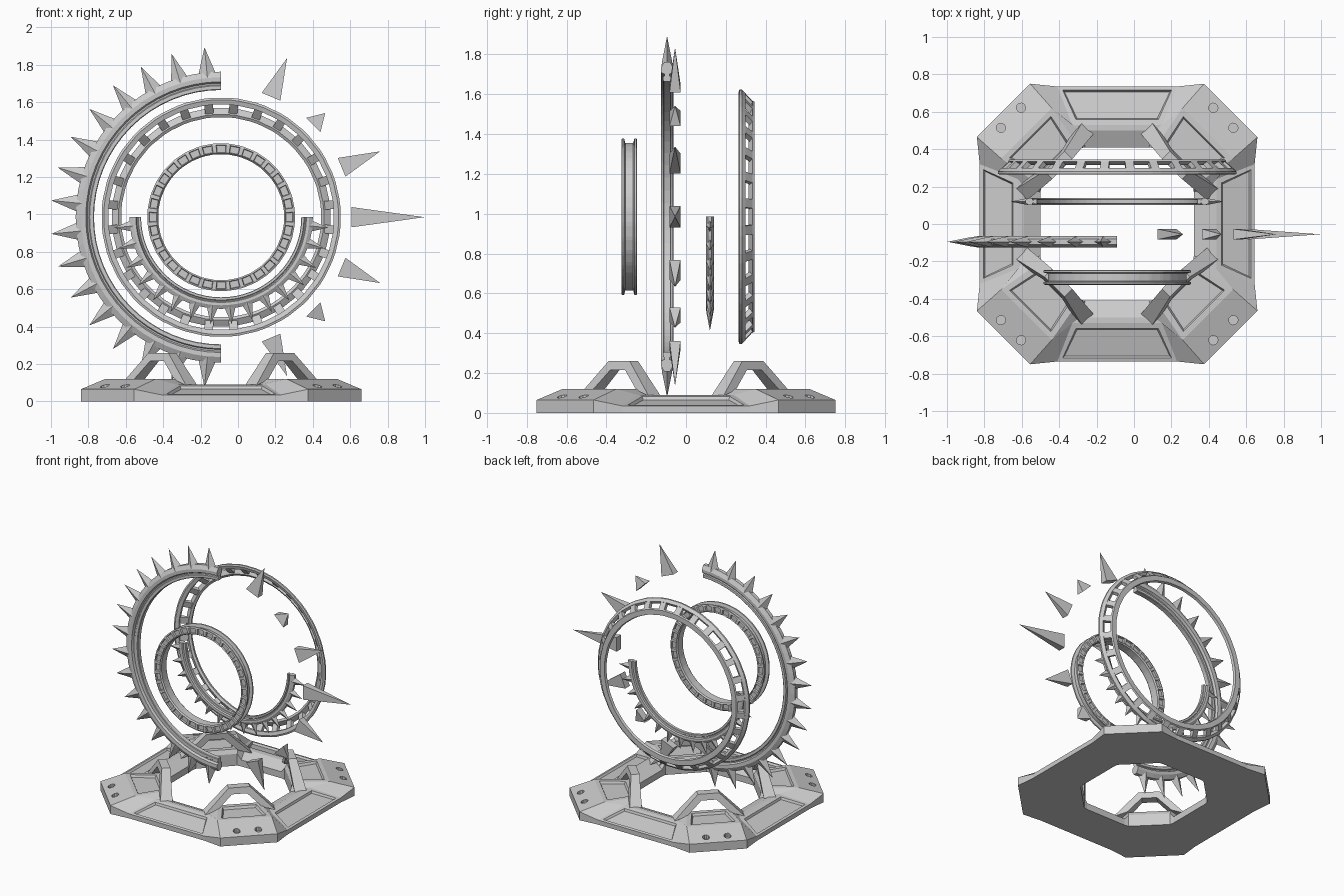
import bpy, bmesh, math
from mathutils import Vector, Matrix

if "Cube" in bpy.data.objects:
    bpy.data.objects.remove(bpy.data.objects["Cube"])

CX, CZ = -0.09, 0.985   # shared axis of all rings


def finish(bm, name):
    bmesh.ops.recalc_face_normals(bm, faces=bm.faces)
    me = bpy.data.meshes.new(name)
    bm.to_mesh(me)
    bm.free()
    ob = bpy.data.objects.new(name, me)
    bpy.context.collection.objects.link(ob)
    return ob


def polar(r, a, y, t=0.0):
    """Point at radius r, angle a about the ring axis, shifted t along the tangent."""
    return Vector((CX + r * math.cos(a) - t * math.sin(a), y,
                   CZ + r * math.sin(a) + t * math.cos(a)))


def lathe(bm, profile, angles, closed=True):
    """Sweep a closed (r, y) profile through the angles; returns rows of faces."""
    rows = [[bm.verts.new(polar(r, a, y)) for r, y in profile] for a in angles]
    n, m = len(rows), len(profile)
    faces = []
    for i in range(n if closed else n - 1):
        p, q = rows[i], rows[(i + 1) % n]
        faces.append([bm.faces.new((p[j], p[(j + 1) % m], q[(j + 1) % m], q[j])) for j in range(m)])
    if not closed:
        bm.faces.new(rows[0])
        bm.faces.new(rows[-1])
    return faces


def hull(bm, pts):
    vs = [bm.verts.new(p) for p in pts]
    bmesh.ops.convex_hull(bm, input=vs)


def cell_angles(n, fill):
    """Alternating wide and narrow steps: window, bar, window, bar."""
    s = 2 * math.pi / n
    return [k * s + side * s * fill / 2 for k in range(n) for side in (-1, 1)]


# Small front ring: grooved rim, recessed cells on both faces
bm = bmesh.new()
y0 = -0.285
prof = [(0.337, -0.03), (0.345, -0.04), (0.386, -0.04), (0.395, -0.036), (0.395, -0.026), (0.372, -0.02),
        (0.372, 0.02), (0.395, 0.026), (0.395, 0.036), (0.386, 0.04), (0.345, 0.04), (0.337, 0.03)]
rows = lathe(bm, [(r, y0 + y) for r, y in prof], cell_angles(32, 0.72))
bmesh.ops.recalc_face_normals(bm, faces=bm.faces)
cells = [rows[i][j] for i in range(0, 64, 2) for j in (1, 9)]
bmesh.ops.inset_individual(bm, faces=cells, thickness=0.004, depth=-0.012)
finish(bm, "front_ring")

# Large back ring: two rims joined by slanted bars
bm = bmesh.new()
ang = cell_angles(28, 0.66)
lathe(bm, [(0.603, 0.272), (0.628, 0.264), (0.64, 0.268), (0.64, 0.28), (0.622, 0.3), (0.603, 0.29)], ang)
lathe(bm, [(0.535, 0.325), (0.55, 0.315), (0.568, 0.325), (0.585, 0.335), (0.578, 0.345), (0.54, 0.345)], ang)
for k in range(28):
    a = (k + 0.5) * 2 * math.pi / 28
    hull(bm, [polar(r, a, y, t) for r, y in ((0.61, 0.275), (0.63, 0.29), (0.55, 0.325), (0.575, 0.34))
              for t in (-0.023, 0.023)])
finish(bm, "back_ring")


# Half rings with an inner rail, an outer band and pointed teeth
def spiked_arc(name, yc, scale, start):
    bm = bmesh.new()
    half = [(0.68, 0.016), (0.684, 0.02), (0.703, 0.02), (0.708, 0.013), (0.716, 0.013),
            (0.724, 0.03), (0.748, 0.031), (0.778, 0.014)]
    prof = half + [(r, -y) for r, y in reversed(half)]
    angles = [start + math.pi * i / 32 for i in range(33)]
    lathe(bm, [(r * scale, yc + y * scale) for r, y in prof], angles, False)
    for k in range(16):
        a = start + math.pi * (k + 0.5) / 16
        pts = [polar(0.912 * scale, a, yc)]
        for r, t, w in ((0.79, 0.036, 0.024), (0.74, 0.056, 0.031)):
            pts += [polar(r * scale, a, yc, s * t * scale) for s in (-1, 1)]
            pts += [polar(r * scale, a, yc + s * w * scale) for s in (-1, 1)]
        hull(bm, pts)
    finish(bm, name)


spiked_arc("large_spiked_arc", -0.095, 1.0, math.pi / 2)
spiked_arc("small_spiked_arc", 0.12, 0.63, math.pi)

# Floating spikes fanned over the right half
for k, tip in enumerate((0.92, 0.787, 0.92, 1.087, 0.92, 0.787, 0.92)):
    a = math.radians(67.5 - 22.5 * k)
    bm = bmesh.new()
    hull(bm, [polar(tip, a, -0.055)] +
         [polar(0.697, a, -0.055 + s * 0.028, t * 0.054) for s in (-1, 1) for t in (-1, 1)])
    finish(bm, f"floating_spike_{k + 1}")

# Base: faceted octagonal frame, lofted through two stations per half side
bm = bmesh.new()
side = [(0.32, 0.735, 0), (0.32, 0.735, 0.035), (0.24, 0.53, 0.09), (0.2, 0.50, 0.09),
        (0.17, 0.41, 0.05), (0.17, 0.41, 0)]
corner = [(0.465, 0.75, 0), (0.465, 0.75, 0.065), (0.35, 0.62, 0.12), (0.21, 0.42, 0.12),
          (0.2, 0.405, 0.09), (0.2, 0.405, 0)]
rows = []
for q in range(4):
    rot = Matrix.Rotation(-q * math.pi / 2, 3, 'Z')
    for prof, sx in ((corner, -1), (side, -1), (side, 1), (corner, 1)):
        rows.append([bm.verts.new(rot @ Vector((sx * x, y, z)) + Vector((CX, 0, 0))) for x, y, z in prof])
side_panels, corner_panels = [], []
for i in range(16):
    p, q = rows[i], rows[(i + 1) % 16]
    fs = [bm.faces.new((p[j], p[(j + 1) % 6], q[(j + 1) % 6], q[j])) for j in range(6)]
    if i % 4 == 1:
        side_panels.append(fs[1])
    if i % 4 == 3:
        corner_panels.append(fs[2])
bmesh.ops.recalc_face_normals(bm, faces=bm.faces)
bmesh.ops.inset_individual(bm, faces=side_panels, thickness=0.035)
bmesh.ops.inset_individual(bm, faces=side_panels, thickness=0.012, depth=-0.015)
bmesh.ops.inset_individual(bm, faces=corner_panels, thickness=0.045)
bmesh.ops.inset_individual(bm, faces=corner_panels, thickness=0.012, depth=-0.018)
base = finish(bm, "base_frame")

# Bolt holes, two per corner
bm = bmesh.new()
for q in range(4):
    for t in (-0.076, 0.076):
        m = (Matrix.Translation((CX, 0, 0)) @ Matrix.Rotation(math.radians(45 + 90 * q), 4, 'Z')
             @ Matrix.Translation((0.803, t, 0.11)))
        bmesh.ops.create_cone(bm, cap_ends=True, segments=10, radius1=0.025, radius2=0.025,
                              depth=0.1, matrix=m)
cutter = finish(bm, "hole_cutter")
cutter.hide_render = True
cutter.hide_viewport = True
mod = base.modifiers.new("holes", 'BOOLEAN')
mod.operation = 'DIFFERENCE'
mod.object = cutter

# Corner brackets: open trapezoid arches across each diagonal
outer = [(-0.25, 0.085), (-0.075, 0.26), (0.075, 0.26), (0.25, 0.085)]
inner = [(-0.155, 0.115), (-0.053, 0.215), (0.053, 0.215), (0.155, 0.115)]
for q in range(4):
    bm = bmesh.new()
    rot = Matrix.Rotation(math.radians(45 + 90 * q), 3, 'Z')

    def ring(pts, front):
        out = []
        for t, z in pts:
            lean = (0.26 - z) / 0.175
            r = 0.475 + 0.04 * lean if front else 0.415 + 0.015 * lean
            out.append(bm.verts.new(rot @ Vector((r, t, z)) + Vector((CX, 0, 0))))
        return out
    of, nf, ob_, nb = ring(outer, True), ring(inner, True), ring(outer, False), ring(inner, False)
    for i in range(3):
        for a, b in ((of, nf), (nf, nb), (nb, ob_), (ob_, of)):
            bm.faces.new((a[i], a[i + 1], b[i + 1], b[i]))
    for i in (0, 3):
        bm.faces.new((of[i], nf[i], nb[i], ob_[i]))
    finish(bm, f"corner_bracket_{q + 1}")
